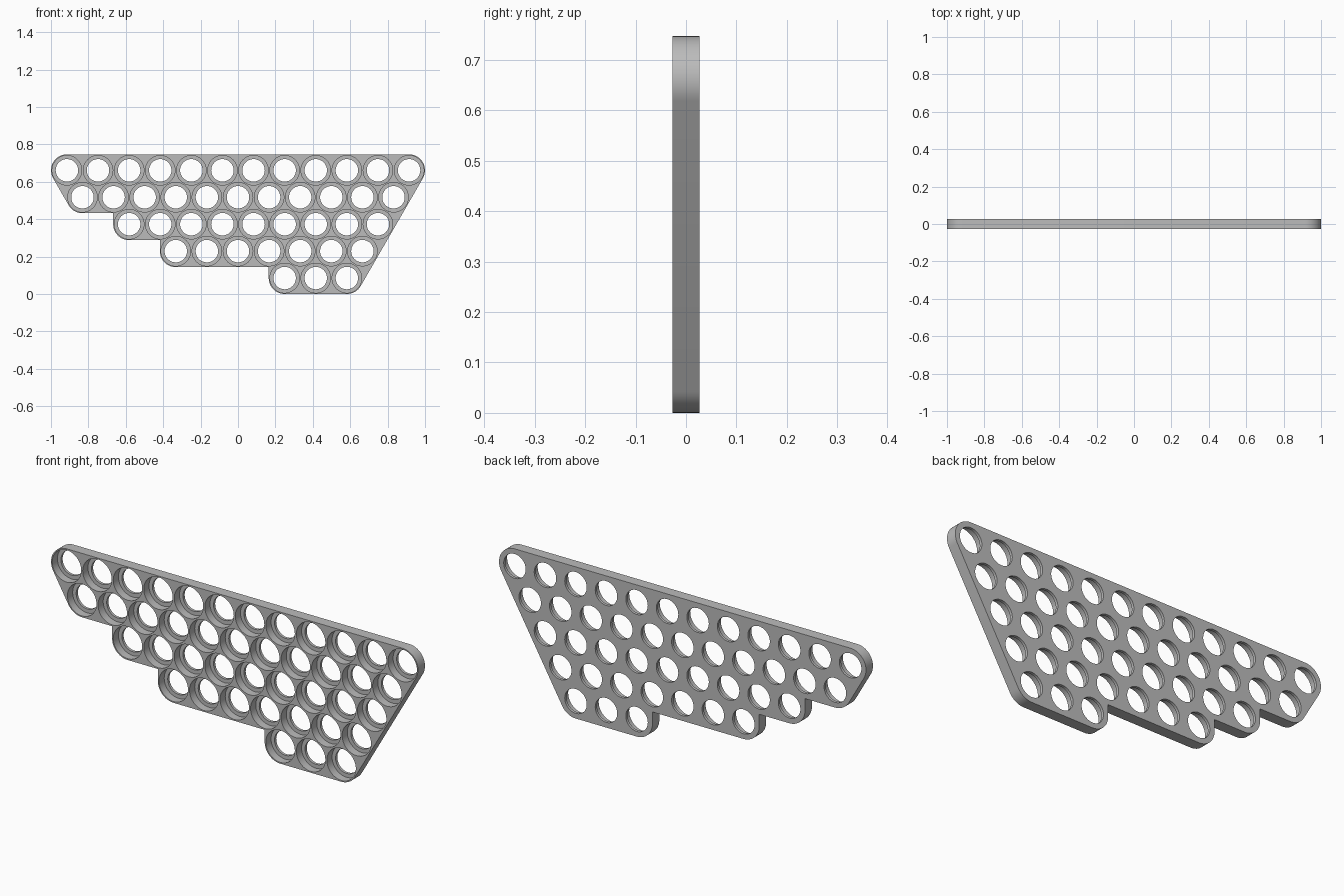
import bpy, bmesh, math

cube = bpy.data.objects.get("Cube")
if cube:
    bpy.data.objects.remove(cube, do_unlink=True)

PITCH = 0.1663          # spacing between neighbouring holes
RIM = 0.0854            # outline radius around the corner holes
BORE, HOLE = 0.079, 0.06
HALF = 0.027            # half the plate thickness
FLOOR = HALF - 0.0135   # depth at which the wide bore ends
ROW = PITCH * math.sqrt(3) / 2
SEGMENTS = 48

# Rows from bottom to top: x of the last hole and number of holes
COUNTS = [3, 7, 9, 11, 12]
rows = []
for i, count in enumerate(COUNTS):
    last = PITCH * (3.5 + i / 2)
    rows.append([(last - PITCH * k, RIM + ROW * i) for k in reversed(range(count))])


def arc(center, radius, start, end, steps):
    """Points along an arc in the x-z plane, angles in degrees."""
    pts = []
    for k in range(steps + 1):
        a = math.radians(start + (end - start) * k / steps)
        pts.append((center[0] + radius * math.cos(a), center[1] + radius * math.sin(a)))
    return pts


def circle(center, radius):
    return arc(center, radius, 0, 360, SEGMENTS)[:-1]


# Stepped outline with rounded corners
outline = arc(rows[4][-1], RIM, -30, 90, 16)
outline += arc(rows[4][0], RIM, 90, 210, 16)
outline += arc(rows[3][0], RIM, 210, 270, 8)
for i in (2, 1, 0):
    x, z = rows[i][0]
    outline.append((x - RIM, rows[i + 1][0][1] - RIM))
    outline += arc((x, z), RIM, 180, 270, 12)
outline += arc(rows[0][-1], RIM, 270, 330, 8)

bm = bmesh.new()


def ring(points, y):
    """Closed loop of edges at depth y."""
    verts = [bm.verts.new((x, y, z)) for x, z in points]
    edges = [bm.edges.new((v, verts[i - 1])) for i, v in enumerate(verts)]
    return verts, edges


def band(a, b):
    """Quads between two loops with equal vertex counts."""
    for i in range(len(a)):
        bm.faces.new((a[i - 1], a[i], b[i], b[i - 1]))


# Outer wall
front, front_edges = ring(outline, -HALF)
back, back_edges = ring(outline, HALF)
band(front, back)

# Counterbored holes: wide bore, flat ledge, narrow through hole
for center in sum(rows, []):
    mouth, mouth_edges = ring(circle(center, BORE), -HALF)
    seat, _ = ring(circle(center, BORE), FLOOR)
    lip, _ = ring(circle(center, HOLE), FLOOR)
    outlet, outlet_edges = ring(circle(center, HOLE), HALF)
    band(mouth, seat)
    band(seat, lip)
    band(lip, outlet)
    front_edges += mouth_edges
    back_edges += outlet_edges

# Flat front and back faces around the holes
bmesh.ops.triangle_fill(bm, use_beauty=True, edges=front_edges, normal=(0, -1, 0))
bmesh.ops.triangle_fill(bm, use_beauty=True, edges=back_edges, normal=(0, 1, 0))
bmesh.ops.recalc_face_normals(bm, faces=bm.faces)

mesh = bpy.data.meshes.new("holder_plate")
bm.to_mesh(mesh)
bm.free()
plate = bpy.data.objects.new("holder_plate", mesh)
bpy.context.collection.objects.link(plate)

# Plain grey material
grey = bpy.data.materials.new("grey_plastic")
grey.use_nodes = True
color = (0.5, 0.5, 0.5, 1)
grey.diffuse_color = color
grey.node_tree.nodes["Principled BSDF"].inputs["Base Color"].default_value = color
mesh.materials.append(grey)

# Smooth curved walls, crisp rims
bpy.ops.object.select_all(action='DESELECT')
plate.select_set(True)
bpy.context.view_layer.objects.active = plate
bpy.ops.object.shade_smooth_by_angle(angle=math.radians(30))
